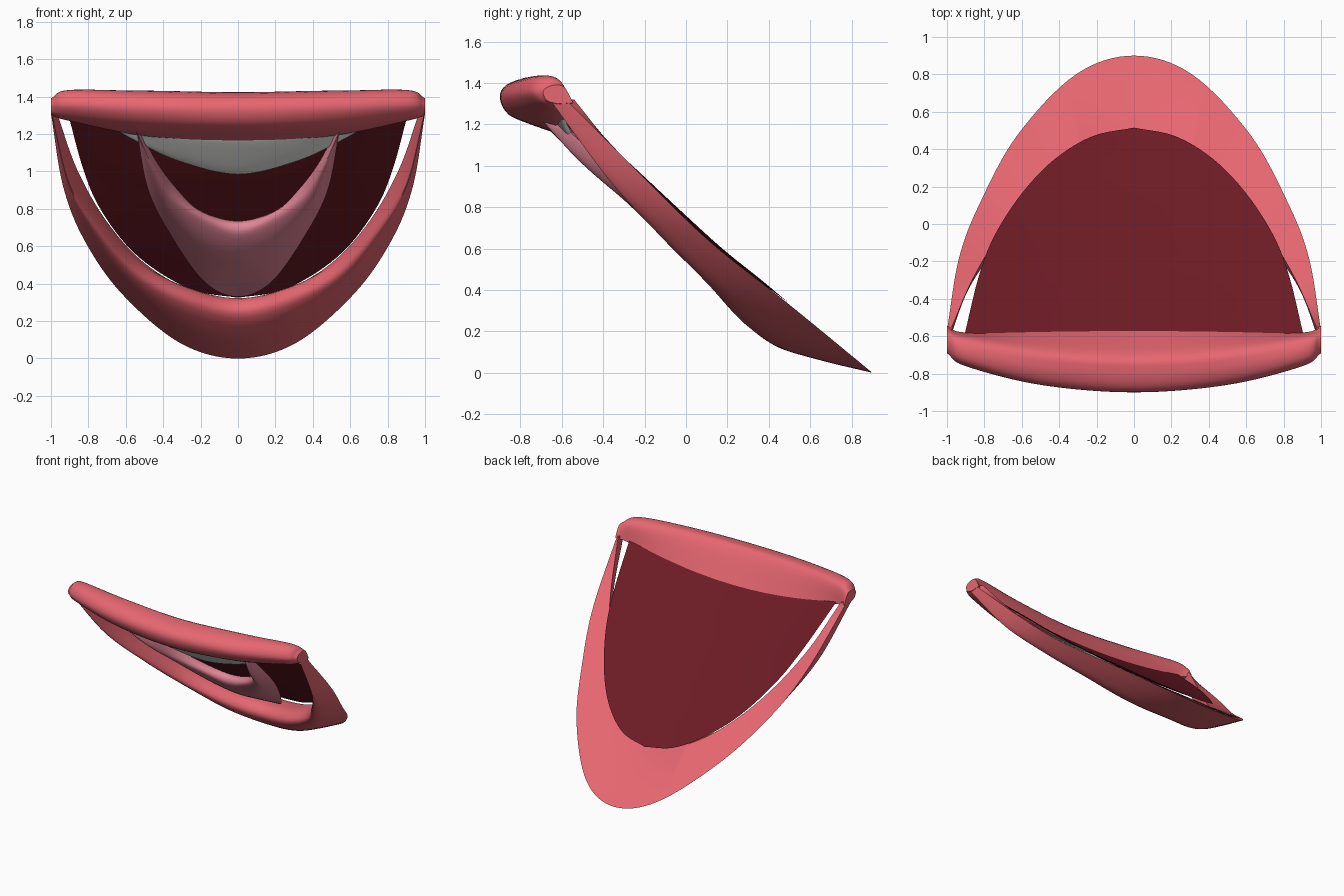
import bpy, bmesh, math
from mathutils import Vector

if "Cube" in bpy.data.objects:
    bpy.data.objects.remove(bpy.data.objects["Cube"])


def material(name, rgb):
    m = bpy.data.materials.new(name)
    m.diffuse_color = (*rgb, 1)
    m.use_nodes = True
    m.node_tree.nodes["Principled BSDF"].inputs["Base Color"].default_value = m.diffuse_color
    return m


LIP = material("lip_pink", (0.80, 0.135, 0.165))
DARK = material("mouth_dark", (0.15, 0.011, 0.018))
TONGUE = material("tongue_pink", (0.76, 0.24, 0.31))
WHITE = material("tooth_white", (0.88, 0.88, 0.84))


def smooth_path(pts, n, mirror_start=False):
    """Catmull-Rom curve through points; mirror_start keeps x symmetry at the first point."""
    p = [Vector(q) for q in pts]
    first = 2 * p[0] - p[1]
    if mirror_start:
        first = Vector((-p[1].x, p[1].y, p[1].z))
    p = [first] + p + [2 * p[-1] - p[-2]]
    out = []
    for i in range(1, len(p) - 2):
        a, b, c, d = p[i - 1:i + 3]
        for k in range(n):
            t = k / n
            out.append(0.5 * (2 * b + (c - a) * t + (2 * a - 5 * b + 4 * c - d) * t * t
                              + (3 * b - a - 3 * c + d) * t ** 3))
    out.append(p[-2])
    return out


def make_object(name, rings, mat, closed=True):
    bm = bmesh.new()
    vs = [[bm.verts.new(p) for p in r] for r in rings]
    n = len(vs[0])
    for a, b in zip(vs, vs[1:]):
        for j in range(n if closed else n - 1):
            k = (j + 1) % n
            bm.faces.new((a[j], a[k], b[k], b[j]))
    if closed:
        bm.faces.new(vs[0])
        bm.faces.new(vs[-1])
    bmesh.ops.remove_doubles(bm, verts=bm.verts, dist=1e-5)
    bmesh.ops.recalc_face_normals(bm, faces=bm.faces)
    me = bpy.data.meshes.new(name)
    bm.to_mesh(me)
    bm.free()
    ob = bpy.data.objects.new(name, me)
    bpy.context.collection.objects.link(ob)
    me.materials.append(mat)
    bpy.context.view_layer.objects.active = ob
    ob.select_set(True)
    bpy.ops.object.shade_smooth_by_angle(angle=math.radians(40))
    ob.select_set(False)
    return ob


def loft(name, sections, mat, n_along=8, n_sec=4):
    """Loft half-sections from x=0 to the corner, mirrored to both sides."""
    rails = [smooth_path(r, n_along, True) for r in zip(*sections)]
    half = [smooth_path(s, n_sec) for s in zip(*rails)]
    left = [[Vector((-p.x, p.y, p.z)) for p in r] for r in half[:0:-1]]
    return make_object(name, left + half, mat)


def roll(o, c, i, size):
    """Rounded roll section: outer edge, underside, crest, upper side, inner edge."""
    o, c, i = Vector(o), Vector(c), Vector(i)
    s = (o - c).length / size
    heel = o.lerp(c, 0.4) + Vector((0, -0.02, -0.035)) * s
    under = o.lerp(c, 0.75) + Vector((0, -0.03, -0.05)) * s
    upper = c.lerp(i, 0.4) + Vector((0, -0.03, 0.045)) * s
    return [o, heel, under, c, upper, i]


# Lower lip: outer edge, crest, inner edge at stations toward the corner
lower = [
    ((0, .9, 0), (0, .31, .24), (0, .5, .32)),
    ((.31, .8, .083), (.28, .22, .31), (.25, .44, .365)),
    ((.62, .48, .345), (.54, .09, .45), (.5, .25, .51)),
    ((.82, .12, .63), (.74, -.13, .67), (.7, -.02, .73)),
    ((.935, -.18, .92), (.9, -.37, .93), (.86, -.29, 1.01)),
    ((1, -.57, 1.31), (.995, -.65, 1.31), (.97, -.54, 1.32)),
]
loft("lower_lip", [roll(*s, 0.65) for s in lower], LIP)

# Tongue: same kind of roll, smaller
tongue = [
    ((0, .42, .33), (0, -.12, .66), (0, -.09, .735)),
    ((.18, .28, .41), (.18, -.18, .73), (.2, -.14, .79)),
    ((.36, .0, .66), (.36, -.32, .86), (.33, -.27, .91)),
    ((.48, -.27, .9), (.46, -.52, 1.03), (.44, -.45, 1.06)),
    ((.54, -.6, 1.2), (.545, -.7, 1.225), (.53, -.61, 1.24)),
]
loft("tongue", [roll(*s, 1.1) for s in tongue], TONGUE)

# Upper lip: (y, z) section at each x, flat back edge over the top to the bottom edge
upper = {
    0: [(-.565, 1.17), (-.70, 1.395), (-.78, 1.42), (-.87, 1.39), (-.9, 1.33), (-.86, 1.25), (-.75, 1.2), (-.62, 1.155)],
    .5: [(-.57, 1.205), (-.67, 1.405), (-.75, 1.43), (-.83, 1.4), (-.86, 1.34), (-.82, 1.27), (-.73, 1.22), (-.63, 1.19)],
    .9: [(-.58, 1.275), (-.605, 1.4), (-.66, 1.435), (-.73, 1.42), (-.76, 1.36), (-.73, 1.31), (-.68, 1.28), (-.63, 1.27)],
    1: [(-.545, 1.305), (-.58, 1.37), (-.61, 1.39), (-.66, 1.385), (-.69, 1.36), (-.68, 1.325), (-.66, 1.31), (-.62, 1.3)],
}
loft("upper_lip", [[(x, y, z) for y, z in s] for x, s in upper.items()], LIP)

# Upper teeth: one slanted crescent strip
teeth = {
    0: [(-.58, 1.17), (-.67, 1.19), (-.575, 1.09), (-.46, .99), (-.43, 1.0)],
    .32: [(-.59, 1.19), (-.67, 1.21), (-.595, 1.13), (-.51, 1.06), (-.48, 1.07)],
    .55: [(-.59, 1.22), (-.66, 1.235), (-.62, 1.2), (-.58, 1.165), (-.56, 1.175)],
    .7: [(-.61, 1.26), (-.64, 1.265), (-.63, 1.255), (-.61, 1.25), (-.6, 1.255)],
}
loft("upper_teeth", [[(x, y, z) for y, z in s] for x, s in teeth.items()], WHITE)

# Dark mouth backing: rows spanning the outline, sagging toward the upper edge
edge = smooth_path([(.905, -.588, 1.295), (.83, -.28, 1.02), (.745, -.06, .815), (.595, .17, .605),
                    (.42, .35, .46), (.22, .47, .36), (0, .515, .325)], 5)
rows = []
for p in edge:
    sag = 0.105 * min(1, max(0, (p.z - .34) / .7))
    us = [math.sin(math.pi / 2 * (k / 10 - 1)) for k in range(21)]
    rows.append([Vector((p.x * u, p.y + .15 * (1 - u * u) * sag, p.z - sag * (1 - u * u)))
                 for u in us])
make_object("mouth_backing", rows, DARK, closed=False)
